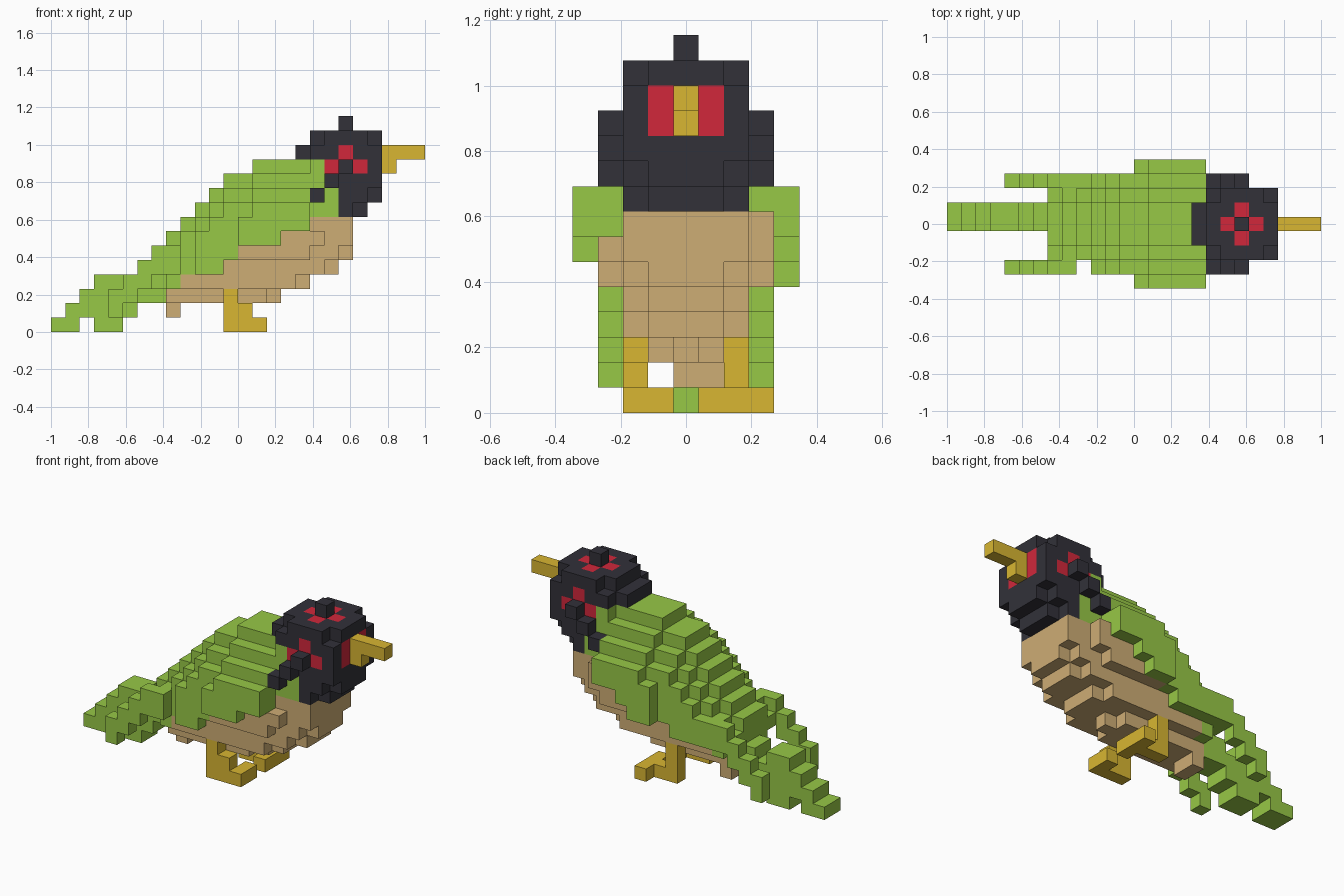
import bpy

if "Cube" in bpy.data.objects:
    bpy.data.objects.remove(bpy.data.objects["Cube"], do_unlink=True)

S = 2 / 26          # edge of one block
cells = {}          # (i, j, k) -> (part, colour)


def linear(c):
    c /= 255
    return c / 12.92 if c <= 0.04045 else ((c + 0.055) / 1.055) ** 2.4


def material(name, rgb):
    m = bpy.data.materials.new(name)
    col = [linear(c) for c in rgb] + [1]
    m.diffuse_color = col
    m.use_nodes = True
    m.node_tree.nodes["Principled BSDF"].inputs["Base Color"].default_value = col
    return m


MATS = {
    "green": material("leaf green", (151, 200, 70)),
    "tan": material("tan", (206, 173, 117)),
    "dark": material("charcoal", (50, 49, 57)),
    "red": material("red", (209, 39, 59)),
    "gold": material("gold", (216, 182, 50)),
}


def box(part, colour, i, j, k):
    """Fill an inclusive range of blocks."""
    for a in range(i[0], i[-1] + 1):
        for b in range(j[0], j[-1] + 1):
            for c in range(k[0], k[-1] + 1):
                cells[a, b, c] = (part, colour)


# Body: back height, underside of green and belly bottom for each column
back = {8: 6, 9: 7, 10: 8, 11: 9, 12: 10, 13: 10}
green_low = {8: 3, 9: 4, 10: 4, 11: 4, 12: 5, 13: 6, 14: 6, 15: 6,
             16: 7, 17: 7, 18: 8, 19: 8}
for i, low in green_low.items():
    top = back.get(i, 11)
    box("body", "green", (i,), (2, 6), (low, top - 1))
    if i < 19:
        box("body", "green", (i,), (3, 5), (top,))
        if i == 18:
            box("body", "green", (i,), (2, 6), (top,))
    bottom = 2 if i < 16 else 3 if i < 18 else 4
    rounded = 1 if i in (17, 19) else 0
    box("belly", "tan", (i,), (2, 6), (max(bottom, 3) + rounded, low - 1))
    box("belly", "tan", (i,), (4,) if i == 15 else (3, 5), (bottom, low - 1))
box("belly", "tan", (8,), (4, 5), (1,))
box("belly", "tan", (20,), (3, 5), (5,))
box("belly", "tan", (20,), (2, 6), (6, 7))

# Rump, where the tail joins the body
box("body", "green", (7,), (2, 6), (4,))
box("body", "green", (7,), (3, 5), (3, 5))
box("body", "green", (7,), (4, 5), (2,))

# Flanks and wings, mirrored left and right
for j in (1, 7):
    box("belly", "tan", (13, 17), (j,), (5,))
    box("belly", "tan", (16, 18), (j,), (6,))
    for i in range(10, 18):
        box("flank", "green", (i,), (j,), (green_low[i], min(back.get(i, 11) - 2, 9)))
for j in (0, 8):
    box("wing", "green", (13, 15), (j,), (6,))
    box("wing", "green", (13, 17), (j,), (7,))
    box("wing", "green", (14, 17), (j,), (8,))
box("wing", "green", (13, 14), (8,), (5,))
box("flank", "green", (9,), (7,), (4, 5))
box("belly", "tan", (18,), (7,), (7,))

# Tail: centre feather and two slanting side feathers
for i, (lo, hi) in enumerate([(0, 0), (0, 1), (1, 2), (0, 3), (0, 3), (1, 2), (2, 3)]):
    box("tail", "green", (i,), (4, 5), (lo, hi))
for j in (1, 7):
    for i, lo in [(4, 1), (5, 2), (6, 3), (7, 4), (8, 4)]:
        box("tail", "green", (i,), (j,), (lo, lo + 1))

# Head
box("head", "dark", (20,), (2, 6), (8,))
box("head", "dark", (21,), (3, 5), (8,))
box("head", "dark", (20, 21), (2, 6), (9,))
box("head", "dark", (22,), (3, 5), (9,))
box("head", "dark", (19, 22), (2, 6), (10, 11))
box("head", "dark", (18, 22), (2, 6), (12,))
box("head", "dark", (18, 22), (3, 5), (13,))
box("head", "dark", (19, 21), (2, 6), (13,))
box("head", "dark", (17,), (3, 5), (12,))
box("head", "dark", (20,), (4,), (14,))

# Red markings: crown, eye surrounds and face patches
for di, dj in ((1, 0), (-1, 0), (0, 1), (0, -1)):
    box("head", "red", (20 + di,), (4 + dj,), (13,))
for j in (2, 6):
    for i, k in ((19, 11), (20, 12), (21, 11)):
        box("head", "red", (i,), (j,), (k,))
for j in (3, 5):
    box("head", "red", (22,), (j,), (11, 12))

# Raised dark eye and cheek stripe
for j in (1, 7):
    for n in range(3):
        box("cheek_stripe", "dark", (18 + n,), (j,), (9 + n,))

# Beak
box("beak", "gold", (23, 25), (4,), (12,))
box("beak", "gold", (23,), (4,), (11,))

# Legs and feet
for j, inner in ((2, (2, 3)), (6, (5, 7))):
    box("legs", "gold", (12,), (j,), (0, 2))
    box("legs", "gold", (12, 14), (j,), (0,))
    box("legs", "gold", (14,), inner, (0,))
box("legs", "gold", (13,), (2,), (1,))

# Faces of a block: outward direction and its four corners in order
FACES = {
    (1, 0, 0): ((1, 0, 0), (1, 1, 0), (1, 1, 1), (1, 0, 1)),
    (-1, 0, 0): ((0, 0, 0), (0, 0, 1), (0, 1, 1), (0, 1, 0)),
    (0, 1, 0): ((0, 1, 0), (0, 1, 1), (1, 1, 1), (1, 1, 0)),
    (0, -1, 0): ((0, 0, 0), (1, 0, 0), (1, 0, 1), (0, 0, 1)),
    (0, 0, 1): ((0, 0, 1), (1, 0, 1), (1, 1, 1), (0, 1, 1)),
    (0, 0, -1): ((0, 0, 0), (0, 1, 0), (1, 1, 0), (1, 0, 0)),
}


def build(part):
    """Make one object from the exposed block faces of a part."""
    verts, faces, colours = {}, [], []
    for (i, j, k), (owner, colour) in cells.items():
        if owner != part:
            continue
        for (di, dj, dk), corners in FACES.items():
            if (i + di, j + dj, k + dk) in cells:
                continue
            faces.append([verts.setdefault((i + a, j + b, k + c), len(verts))
                          for a, b, c in corners])
            colours.append(colour)
    mesh = bpy.data.meshes.new(part)
    mesh.from_pydata([((x - 13) * S, (y - 4.5) * S, z * S) for x, y, z in verts], [], faces)
    slots = sorted(set(colours))
    for s in slots:
        mesh.materials.append(MATS[s])
    for poly, colour in zip(mesh.polygons, colours):
        poly.material_index = slots.index(colour)
    bpy.context.collection.objects.link(bpy.data.objects.new(part, mesh))


for part in sorted({owner for owner, _ in cells.values()}):
    build(part)
